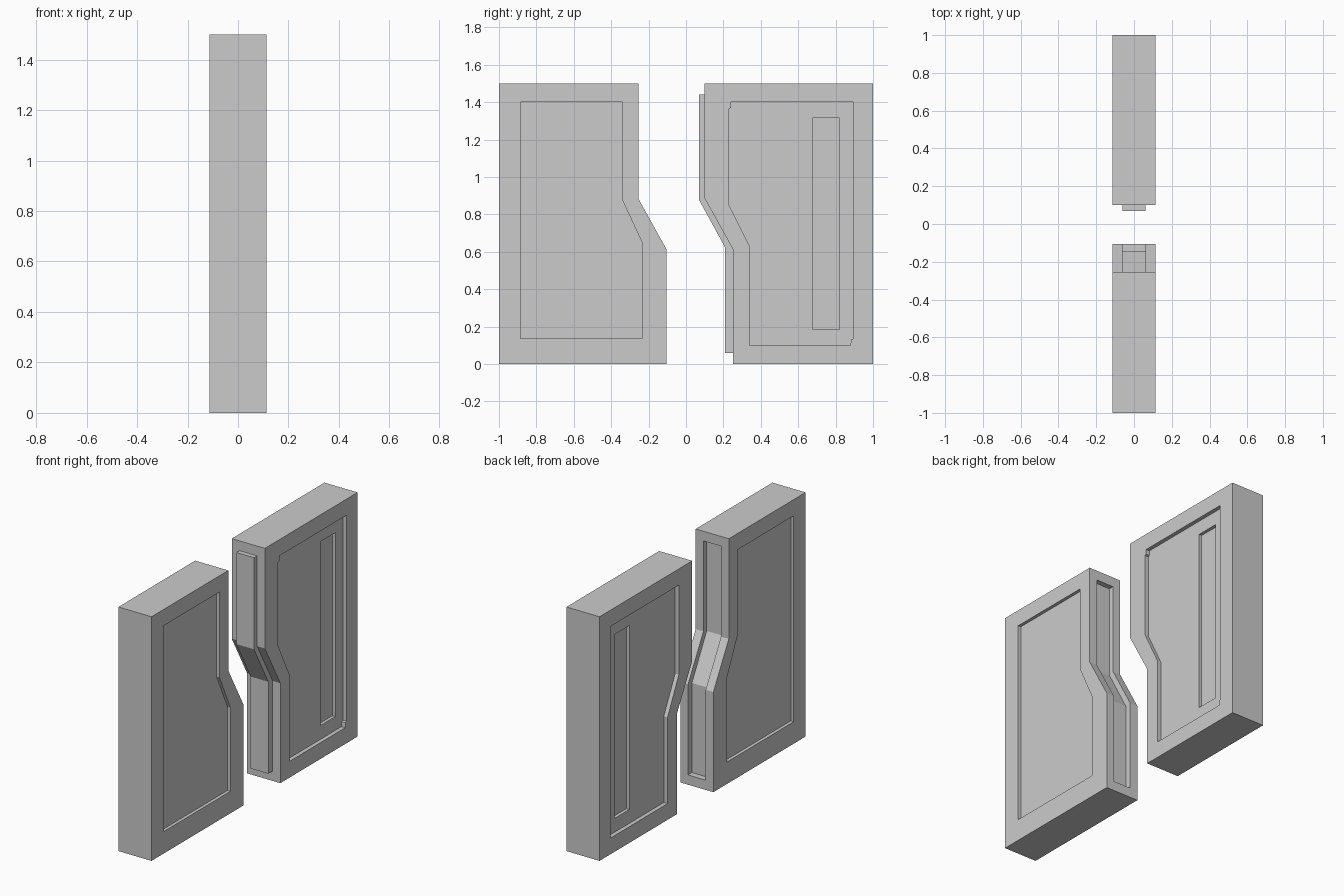
import bpy, bmesh

if "Cube" in bpy.data.objects:
    bpy.data.objects.remove(bpy.data.objects["Cube"])

HALF = 0.1125          # half thickness of both door leaves


def prism(name, outline, x0, x1):
    """Extrude a (y, z) outline along x."""
    bm = bmesh.new()
    face = bm.faces.new([bm.verts.new((x0, y, z)) for y, z in outline])
    ext = bmesh.ops.extrude_face_region(bm, geom=[face])
    verts = [v for v in ext["geom"] if isinstance(v, bmesh.types.BMVert)]
    bmesh.ops.translate(bm, verts=verts, vec=(x1 - x0, 0, 0))
    bmesh.ops.recalc_face_normals(bm, faces=bm.faces)
    mesh = bpy.data.meshes.new(name)
    bm.to_mesh(mesh)
    bm.free()
    obj = bpy.data.objects.new(name, mesh)
    bpy.context.collection.objects.link(obj)
    return obj


def cut(target, outline, x0, x1):
    """Subtract an extruded outline from the target."""
    cutter = prism("cutter", outline, x0, x1)
    cutter.hide_render = True
    mod = target.modifiers.new("cut", "BOOLEAN")
    mod.operation = "DIFFERENCE"
    mod.solver = "EXACT"
    mod.object = cutter
    bpy.context.view_layer.objects.active = target
    bpy.ops.object.modifier_apply(modifier=mod.name)
    bpy.data.objects.remove(cutter)


def recess(target, outline, start, depth, side):
    """Cut a pocket into the +x or -x face, from start down to start + depth."""
    inner = side * (HALF - start - depth)
    cut(target, outline, min(inner, side * 0.2), max(inner, side * 0.2))


# Left leaf with a stepped meeting edge
left = prism("left_door", [(-1, 0), (-0.105, 0), (-0.105, 0.615),
                           (-0.255, 0.885), (-0.255, 1.5), (-1, 1.5)], -HALF, HALF)
left_panel = [(-0.885, 0.135), (-0.235, 0.135), (-0.235, 0.65),
              (-0.34, 0.875), (-0.34, 1.4), (-0.885, 1.4)]
for side in (1, -1):
    recess(left, left_panel, 0, 0.02, side)

# Groove along the left leaf's meeting edge
cut(left, [(0, 0.06), (0, 1.44), (-0.287, 1.44), (-0.287, 0.875),
           (-0.143, 0.61), (-0.143, 0.06)], -0.06, 0.06)

# Right leaf, panels on both faces, each with a long handle slot
right = prism("right_door", [(1, 0), (1, 1.5), (0.1, 1.5), (0.1, 0.885),
                             (0.25, 0.615), (0.25, 0)], -HALF, HALF)
bend = [(0.23, 0.85), (0.34, 0.63), (0.34, 0.1)]
panels = {
    1: [(0.24, 1.4), (0.24, 1.37), (0.23, 1.365)] + bend +
       [(0.88, 0.1), (0.882, 0.13), (0.892, 0.135), (0.892, 1.4)],
    -1: [(0.23, 1.4)] + bend + [(0.892, 0.1), (0.892, 1.4)],
}
slot = [(0.675, 0.185), (0.82, 0.185), (0.82, 1.315), (0.675, 1.315)]
for side, outline in panels.items():
    recess(right, outline, 0, 0.025, side)
    recess(right, slot, 0.025, 0.02, side)

# Tongue on the right leaf's meeting edge
tongue = prism("right_door_tongue", [(0.07, 1.44), (0.07, 0.877), (0.208, 0.625),
                                     (0.208, 0.06), (0.25, 0.06), (0.25, 0.615),
                                     (0.1, 0.885), (0.1, 1.44)], -0.06, 0.06)
